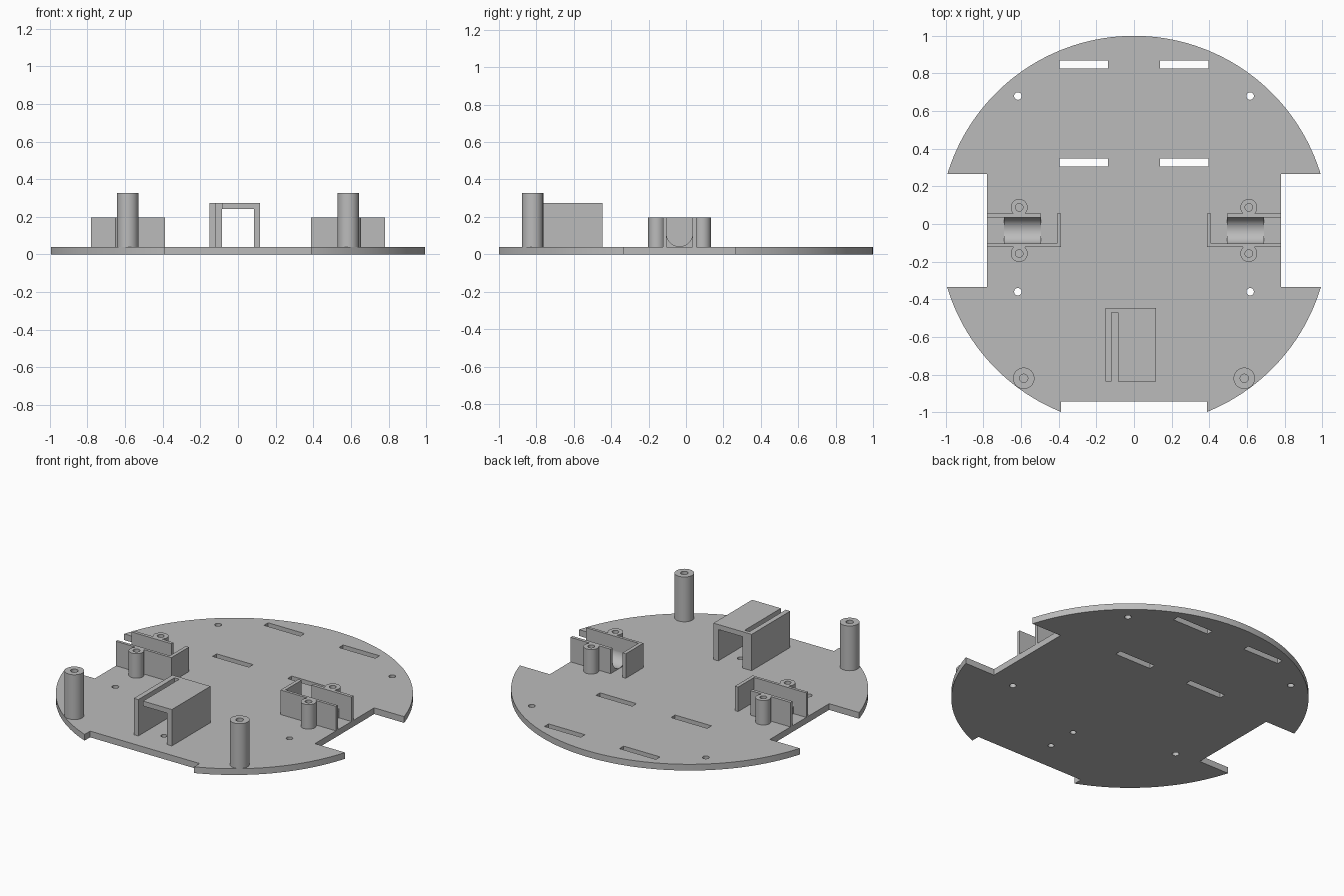
import bpy
import bmesh
from math import pi, cos, sin, radians
from mathutils import Matrix, Vector

if "Cube" in bpy.data.objects:
    bpy.data.objects.remove(bpy.data.objects["Cube"])

grey = bpy.data.materials.new("plain grey")
grey.use_nodes = True
COLOUR = (0.5, 0.5, 0.5, 1)
grey.diffuse_color = COLOUR
grey.node_tree.nodes["Principled BSDF"].inputs["Base Color"].default_value = COLOUR

THICK = 0.04      # base plate thickness
SINK = 0.03       # parts start slightly inside the plate
CENTRE_Y = -0.037
RADIUS = 1.037


def finish(bm, name):
    bmesh.ops.recalc_face_normals(bm, faces=bm.faces)
    mesh = bpy.data.meshes.new(name)
    bm.to_mesh(mesh)
    bm.free()
    mesh.materials.append(grey)
    obj = bpy.data.objects.new(name, mesh)
    bpy.context.collection.objects.link(obj)
    return obj


def activate(obj):
    bpy.ops.object.select_all(action="DESELECT")
    obj.select_set(True)
    bpy.context.view_layer.objects.active = obj


def smooth(obj):
    activate(obj)
    bpy.ops.object.shade_smooth_by_angle(angle=radians(30))


def add_box(bm, x, y, z):
    size = Vector((abs(x[1] - x[0]), abs(y[1] - y[0]), abs(z[1] - z[0])))
    mid = Vector((sum(x) / 2, sum(y) / 2, sum(z) / 2))
    bmesh.ops.create_cube(bm, size=1, matrix=Matrix.Translation(mid) @ Matrix.Diagonal(size).to_4x4())


def box(name, x, y, z):
    bm = bmesh.new()
    add_box(bm, x, y, z)
    return finish(bm, name)


def add_cylinder(bm, x, y, r, z, segments):
    bmesh.ops.create_cone(bm, cap_ends=True, segments=segments, radius1=r, radius2=r,
                          depth=z[1] - z[0], matrix=Matrix.Translation((x, y, sum(z) / 2)))


def prism(name, outline, depth):
    """Extrude a closed outline of points along a vector."""
    bm = bmesh.new()
    face = bm.faces.new([bm.verts.new(p) for p in outline])
    moved = bmesh.ops.extrude_face_region(bm, geom=[face], use_keep_orig=True)["geom"]
    bmesh.ops.translate(bm, vec=depth, verts=[v for v in moved if isinstance(v, bmesh.types.BMVert)])
    return finish(bm, name)


def post(name, x, y, r, hole, top):
    """Round post with a blind screw hole, turned from a profile."""
    floor = THICK + 0.005
    profile = [(0, SINK), (r, SINK), (r, top), (hole, top), (hole, floor), (0, floor)]
    bm = bmesh.new()
    verts = [bm.verts.new((px, 0, pz)) for px, pz in profile]
    edges = [bm.edges.new(pair) for pair in zip(verts, verts[1:])]
    bmesh.ops.spin(bm, geom=verts + edges, cent=(0, 0, 0), axis=(0, 0, 1),
                   angle=2 * pi, steps=40, use_duplicate=False)
    bmesh.ops.remove_doubles(bm, verts=bm.verts, dist=0.0001)
    bmesh.ops.translate(bm, vec=(x, y, 0), verts=bm.verts)
    smooth(finish(bm, name))


# Base plate: a disc with notches, slots and holes cut through it
bm = bmesh.new()
add_cylinder(bm, 0, CENTRE_Y, RADIUS, (0, THICK), 160)
plate = finish(bm, "base_plate")

through = (-0.1, 0.1)
bm = bmesh.new()
add_box(bm, (-0.388, 0.388), (-1.3, -0.943), through)             # front notch
for side in (-1, 1):
    add_box(bm, (side * 0.78, side * 1.3), (-0.335, 0.265), through)  # wheel notch
    for y in (0.327, 0.848):
        add_box(bm, (side * 0.137, side * 0.395), (y - 0.021, y + 0.021), through)
    for y in (-0.36, 0.68):
        add_cylinder(bm, side * 0.617, y, 0.02, through, 24)
for y in (-0.55, -0.75):
    add_cylinder(bm, 0, y, 0.018, through, 24)
cutter = finish(bm, "plate_cutter")
cutter.hide_render = True

activate(plate)
cut = plate.modifiers.new("cutouts", "BOOLEAN")
cut.operation = "DIFFERENCE"
cut.solver = "EXACT"
cut.object = cutter
bpy.ops.object.modifier_apply(modifier=cut.name)
bpy.data.objects.remove(cutter)
smooth(plate)

# Motor mounts and tall front posts, one set on each side
MOUNT_TOP = 0.197
WALL_Z = (SINK, MOUNT_TOP)
for side, label in ((-1, "right"), (1, "left")):
    def span(a, b):
        return (side * a, side * b)

    box(label + "_mount_back_wall", span(0.495, 0.78), (0.035, 0.056), WALL_Z)
    box(label + "_mount_front_wall", span(0.387, 0.78), (-0.122, -0.104), WALL_Z)
    box(label + "_mount_end_wall", span(0.387, 0.41), (-0.122, 0.057), WALL_Z)
    post(label + "_mount_back_post", side * 0.61, 0.088, 0.045, 0.02, MOUNT_TOP)
    post(label + "_mount_front_post", side * 0.61, -0.157, 0.045, 0.02, MOUNT_TOP)
    post(label + "_front_post", side * 0.586, -0.82, 0.057, 0.022, 0.327)

    # Curved cradle between the mount walls
    mid_y, r, rim = -0.0345, 0.07, 0.112
    x = side * 0.495
    arc = [(x, mid_y + r * cos(a), rim - r * sin(a)) for a in (pi * i / 24 for i in range(25))]
    base = [(x, mid_y - r, SINK), (x, mid_y + r, SINK)]
    smooth(prism(label + "_motor_cradle", arc + base, (side * 0.195, 0, 0)))

# Front bracket: open tunnel with a slit along its roof
FRONT, BACK, TOP = -0.838, -0.447, 0.273
box("bracket_slit_wall", (-0.152, -0.12), (FRONT, BACK), (SINK, TOP))
box("bracket_slit_end", (-0.12, -0.086), (-0.471, BACK), (SINK, TOP))
box("bracket_roof", (-0.086, 0.118), (FRONT, BACK), (0.241, TOP))
box("bracket_side_wall", (0.084, 0.118), (FRONT, BACK), (SINK, 0.241))
